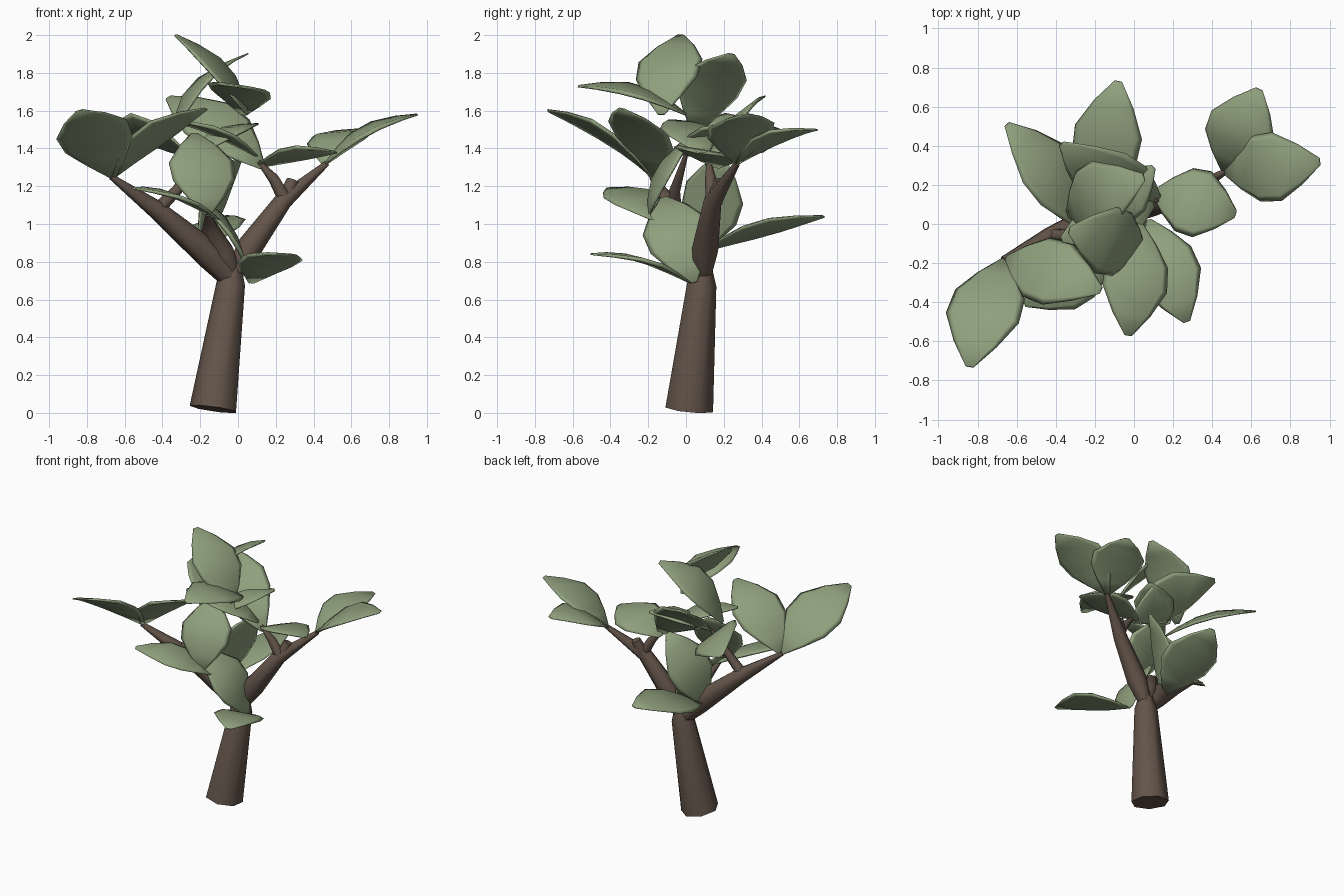
import bpy, bmesh, math
from mathutils import Vector

cube = bpy.data.objects.get("Cube")
if cube:
    bpy.data.objects.remove(cube, do_unlink=True)


def make_material(name, color):
    mat = bpy.data.materials.new(name)
    mat.use_nodes = True
    mat.diffuse_color = (*color, 1)
    bsdf = next(n for n in mat.node_tree.nodes if n.type == 'BSDF_PRINCIPLED')
    bsdf.inputs["Base Color"].default_value = (*color, 1)
    bsdf.inputs["Roughness"].default_value = 0.9
    return mat


BARK = make_material("brown bark", (0.127, 0.09, 0.068))
GREEN = make_material("sage green", (0.275, 0.35, 0.205))


def finish(name, bm, mat, angle):
    bmesh.ops.recalc_face_normals(bm, faces=bm.faces)
    mesh = bpy.data.meshes.new(name)
    bm.to_mesh(mesh)
    bm.free()
    mesh.materials.append(mat)
    obj = bpy.data.objects.new(name, mesh)
    bpy.context.collection.objects.link(obj)
    bpy.ops.object.select_all(action='DESELECT')
    obj.select_set(True)
    bpy.context.view_layer.objects.active = obj
    bpy.ops.object.shade_smooth_by_angle(angle=math.radians(angle))


def skin(bm, rings):
    """Bridge successive closed rings and cap both ends."""
    loops = [[bm.verts.new(p) for p in ring] for ring in rings]
    n = len(loops[0])
    for a, b in zip(loops, loops[1:]):
        for i in range(n):
            j = (i + 1) % n
            bm.faces.new((a[i], a[j], b[j], b[i]))
    bm.faces.new(loops[0])
    bm.faces.new(loops[-1])


def limb(name, path, radii, sides=7):
    """Tapered low-poly tube through the path points."""
    pts = [Vector(p) for p in path]
    rings = []
    for i, (p, r) in enumerate(zip(pts, radii)):
        d = (pts[min(i + 1, len(pts) - 1)] - pts[max(i - 1, 0)]).normalized()
        u = d.cross(Vector((0, 1, 0))).normalized()
        v = d.cross(u)
        turn = [2 * math.pi * k / sides for k in range(sides)]
        rings.append([p + (u * math.cos(a) + v * math.sin(a)) * r for a in turn])
    bm = bmesh.new()
    skin(bm, rings)
    finish(name, bm, BARK, 65)


# Half width along the leaf, and the thin bevelled cross-section
PROFILE = [(0, .02), (.18, .1), (.38, .17), (.6, .178), (.82, .105), (1, .02)]
SECTION = [(-1, 0), (-.82, 1), (.82, 1), (1, 0), (.82, -1), (-.82, -1)]


def leaf(name, base, tip, side, bend=.055, width=1.0):
    """Thin leaf from base to tip, arching upward, widest along side."""
    base, tip = Vector(base), Vector(tip)
    axis = tip - base
    normal = axis.cross(Vector(side)).normalized()
    if normal.z < 0:
        normal.negate()
    across = normal.cross(axis).normalized()
    rings = []
    for t, w in PROFILE:
        mid = base + axis * t + normal * bend * math.sin(math.pi * t)
        thick = .004 + .009 * math.sin(math.pi * t)
        rings.append([mid + across * u * w * width + normal * h * thick
                      for u, h in SECTION])
    bm = bmesh.new()
    skin(bm, rings)
    finish(name, bm, GREEN, 180)


# Trunk and branches
limb("trunk", [(-.127, .017, .02), (-.035, .083, .68), (-.025, .09, .77)],
     [.13, .08, .05])
limb("right_branch", [(-.04, .08, .71), (-.15, .05, .84), (-.42, -.06, 1.07),
                      (-.67, -.18, 1.25)], [.055, .08, .053, .016])
limb("right_twig", [(-.42, -.06, 1.08), (-.32, -.06, 1.18), (-.21, 0, 1.37)],
     [.038, .03, .012])
limb("left_branch", [(-.02, .09, .73), (.06, .1, .87), (.24, .14, 1.12),
                     (.47, .27, 1.32)], [.045, .072, .05, .016])
limb("left_twig", [(.25, .14, 1.13), (.19, .13, 1.24), (.11, .12, 1.33)],
     [.038, .03, .012])
limb("left_stub", [(.25, .15, 1.12), (.29, .18, 1.23)], [.045, .034])
limb("middle_stub", [(-.04, .08, .76), (-.08, .05, .85), (-.15, .01, .98),
                     (-.16, -.17, 1.05)], [.05, .065, .045, .012])

# Leaves at the end of the right branch
RIGHT_END = (-.66, -.18, 1.25)
leaf("right_front_leaf", RIGHT_END, (-.84, -.73, 1.6), (.38, .17, -.05), .055, 1.1)
leaf("right_inner_leaf", RIGHT_END, (-.17, -.34, 1.61), (-.1, -.33, .1), .06)

# Leaves at the end of the left branch
LEFT_END = (.46, .27, 1.32)
leaf("left_outer_leaf", LEFT_END, (.95, .32, 1.58), (0, .34, .05))
leaf("left_back_leaf", LEFT_END, (.64, .69, 1.5), (.35, 0, .08))

# Leaves on the twigs
leaf("right_back_leaf", (-.26, -.02, 1.37), (-.65, .51, 1.49), (.3, .08, -.24))
leaf("left_twig_leaf", (.1, .16, 1.3), (.52, .05, 1.38), (.1, .3, -.05), .035)
leaf("back_upper_leaf", (.13, .12, 1.3), (-.37, .41, 1.67), (.4, .3, .22))
leaf("inner_leaf", (.1, .1, 1.36), (-.37, -.08, 1.55), (-.1, .3, 0), .04, .8)
leaf("inner_back_leaf", (-.21, 0, 1.37), (.1, .29, 1.53), (-.2, .22, 0), .04, .75)

# Crown leaves
leaf("crown_leaf", (.05, -.13, 1.58), (-.33, -.03, 2), (0, .35, .13), .05)
leaf("crown_back_leaf", (-.34, .05, 1.48), (.05, .24, 1.9), (.1, -.28, .05), .08)
leaf("crown_front_leaf", (.03, 0, 1.58), (-.03, -.57, 1.73), (.3, .1, -.08), .055, .95)

# Leaves around the middle stub and trunk top
leaf("middle_tall_leaf", (-.16, -.2, 1.05), (-.23, .04, 1.48), (.33, .08, 0), .04)
leaf("middle_front_leaf", (-.1, -.16, 1.02), (-.56, -.41, 1.19), (.15, -.3, -.05), .04, .8)
leaf("middle_back_leaf", (-.2, .05, .84), (.02, .19, 1.36), (.1, .3, -.1), .05, .95)
leaf("low_side_leaf", (.06, .04, .69), (-.22, -.12, 1.14), (-.02, .3, .07), .06)
leaf("low_front_leaf", (.07, .02, .69), (.27, -.5, .84), (.27, .12, -.03), .045, .92)
leaf("low_back_leaf", (-.19, .1, .86), (-.08, .73, 1.04), (.3, 0, .07), .03)
